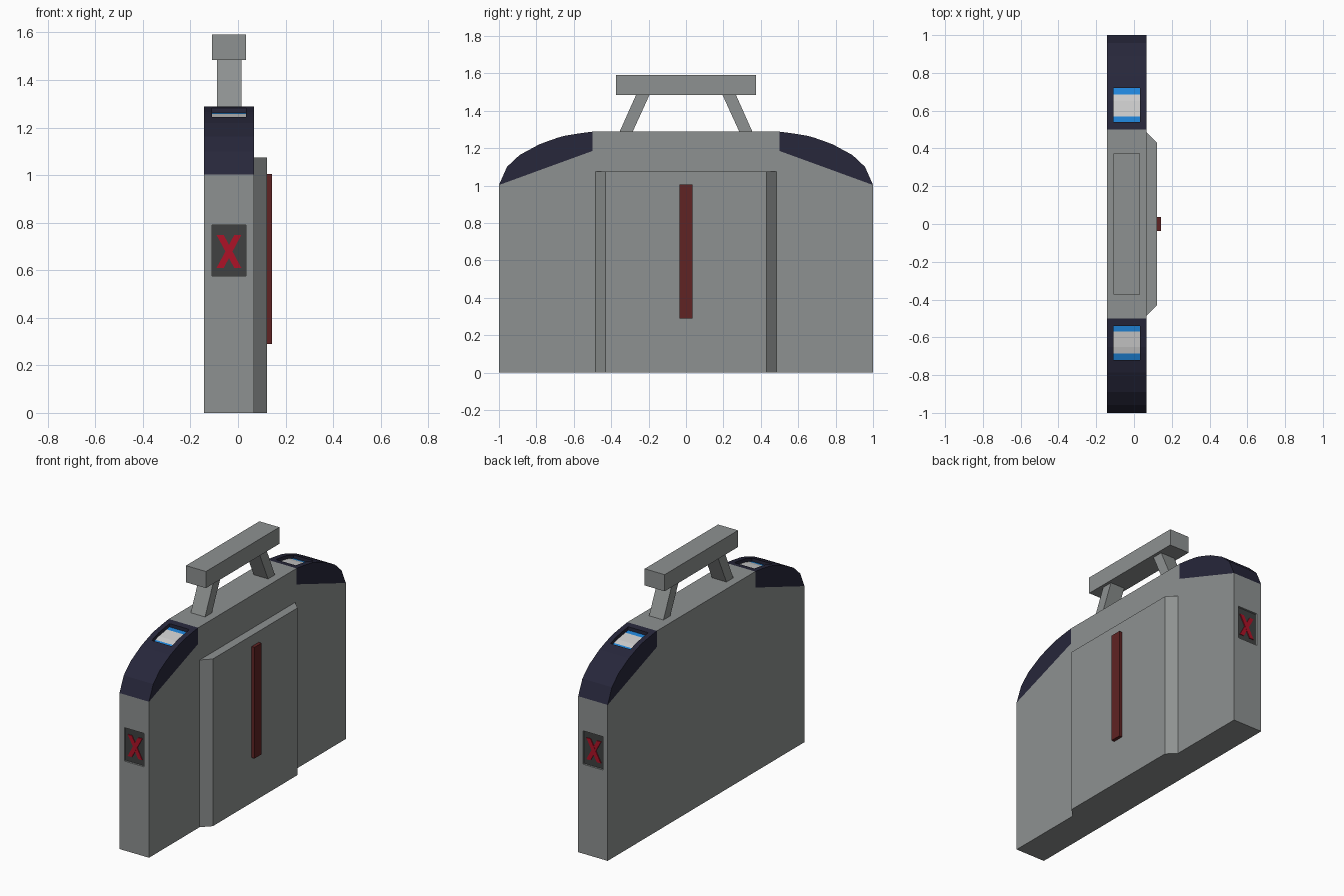
import bpy, bmesh
from mathutils import Vector

if "Cube" in bpy.data.objects:
    bpy.data.objects.remove(bpy.data.objects["Cube"])


def material(name, r, g, b):
    m = bpy.data.materials.new(name)
    m.diffuse_color = (r, g, b, 1)
    m.use_nodes = True
    m.node_tree.nodes["Principled BSDF"].inputs["Base Color"].default_value = m.diffuse_color
    return m


GREY = material("casing grey", 0.27, 0.285, 0.283)
NAVY = material("dark navy", 0.02, 0.02, 0.043)
BLUE = material("screen blue", 0.014, 0.235, 0.70)
PALE = material("screen pale grey", 0.62, 0.62, 0.62)
DARK = material("sign dark grey", 0.05, 0.052, 0.052)
RED = material("sign red", 0.42, 0.006, 0.02)
MAROON = material("strip dark red", 0.115, 0.017, 0.017)


def finish(name, bm, mats):
    bmesh.ops.remove_doubles(bm, verts=bm.verts, dist=1e-5)
    bmesh.ops.recalc_face_normals(bm, faces=bm.faces)
    me = bpy.data.meshes.new(name)
    bm.to_mesh(me)
    bm.free()
    for m in mats:
        me.materials.append(m)
    ob = bpy.data.objects.new(name, me)
    bpy.context.collection.objects.link(ob)
    return ob


def prism(name, pts, axis, a, b, mat):
    """Extrude a 2D profile along axis (0=x: pts are y,z; 1=y: pts are x,z; 2=z: pts are x,y)."""
    def at(p, t):
        c = list(p)
        c.insert(axis, t)
        return c
    bm = bmesh.new()
    lo = [bm.verts.new(at(p, a)) for p in pts]
    hi = [bm.verts.new(at(p, b)) for p in pts]
    bm.faces.new(lo)
    bm.faces.new(hi)
    for i in range(len(pts)):
        j = (i + 1) % len(pts)
        bm.faces.new((lo[i], lo[j], hi[j], hi[i]))
    return finish(name, bm, [mat])


def rect(u0, u1, v0, v1):
    return [(u0, v0), (u1, v0), (u1, v1), (u0, v1)]


# Casing: half outline in (y, z), with a sign recess in the end and a screen recess in the curved cap
XS = [-0.143, -0.109, 0.033, 0.067]
TOP = 1.288
END = [(-1, 0), (-1, 0.575), (-1, 0.79), (-1, 1.003)]
ARC = [(-0.957, 1.10), (-0.89, 1.163), (-0.785, 1.22), (-0.72, 1.244), (-0.685, 1.256),
       (-0.65, 1.266), (-0.57, 1.279), (-0.54, 1.283), (-0.5, TOP)]
PATH = END + ARC + [(0, TOP)]
MATS = [GREY, NAVY, BLUE, PALE, DARK]
# segment index -> (floor material, sink direction)
SIGN_SINK, SCREEN_SINK = Vector((0, 0.012, 0)), Vector((0, 0, -0.022))
SUNK = {1: (4, SIGN_SINK)}
for seg, mi in ((7, 2), (8, 3), (9, 3), (10, 2)):
    SUNK[seg] = (mi, SCREEN_SINK)

bm = bmesh.new()
for side in (1, -1):
    def face(pts, mi):
        f = bm.faces.new([bm.verts.new((p[0], p[1] * side, p[2])) for p in pts])
        f.material_index = mi

    for s in range(len(PATH) - 1):
        p, q = PATH[s], PATH[s + 1]
        base = 1 if 3 <= s <= 11 else 0
        for c in range(3):
            x0, x1 = XS[c], XS[c + 1]
            quad = [Vector(v) for v in ((x0, *p), (x1, *p), (x1, *q), (x0, *q))]
            if c == 1 and s in SUNK:
                mi, d = SUNK[s]
                face([v + d for v in quad], mi)
                walls = [(1, 2), (3, 0)]
                if SUNK.get(s - 1, (0, 0))[1] != d:
                    walls.append((0, 1))
                if SUNK.get(s + 1, (0, 0))[1] != d:
                    walls.append((2, 3))
                for i, j in walls:
                    face([quad[i], quad[j], quad[j] + d, quad[i] + d], base)
            else:
                face(quad, base)
    for x in (XS[0], XS[3]):
        face([(x, *p) for p in END + [(-0.5, 1.185), (-0.5, TOP), (0, TOP), (0, 0)]], 0)
        face([(x, *p) for p in [END[-1]] + ARC + [(-0.5, 1.185)]], 1)
    for c in range(3):
        face([(XS[c], -1, 0), (XS[c + 1], -1, 0), (XS[c + 1], 0, 0), (XS[c], 0, 0)], 0)
finish("casing", bm, MATS)

# Raised side panel with chamfered ends, and the coloured strip on it
prism("side_panel", [(0.067, -0.485), (0.122, -0.43), (0.122, 0.43), (0.067, 0.485)],
      2, 0, 1.075, GREY)
prism("side_strip", rect(-0.036, 0.036, 0.29, 1.005), 0, 0.122, 0.143, MAROON)

# Overhead bar on two slanted legs
prism("top_bar", rect(-0.373, 0.373, 1.485, 1.592), 0, -0.109, 0.033, GREY)
for s, label in ((1, "back"), (-1, "front")):
    prism(label + "_bar_leg", [(s * 0.355, TOP), (s * 0.285, TOP), (s * 0.195, 1.485),
                               (s * 0.267, 1.485)], 0, -0.088, 0.014, GREY)

# Crossed strokes of the stop sign at each end
for s, label in ((1, "back"), (-1, "front")):
    for k in (1, -1):
        stroke = [(-0.038 + k * dx, z) for dx, z in
                  ((-0.052, 0.61), (-0.022, 0.61), (0.052, 0.748), (0.022, 0.748))]
        prism(label + "_cross_stroke", stroke, 1, s * 0.988, s * (0.993 + 0.0005 * k), RED)
